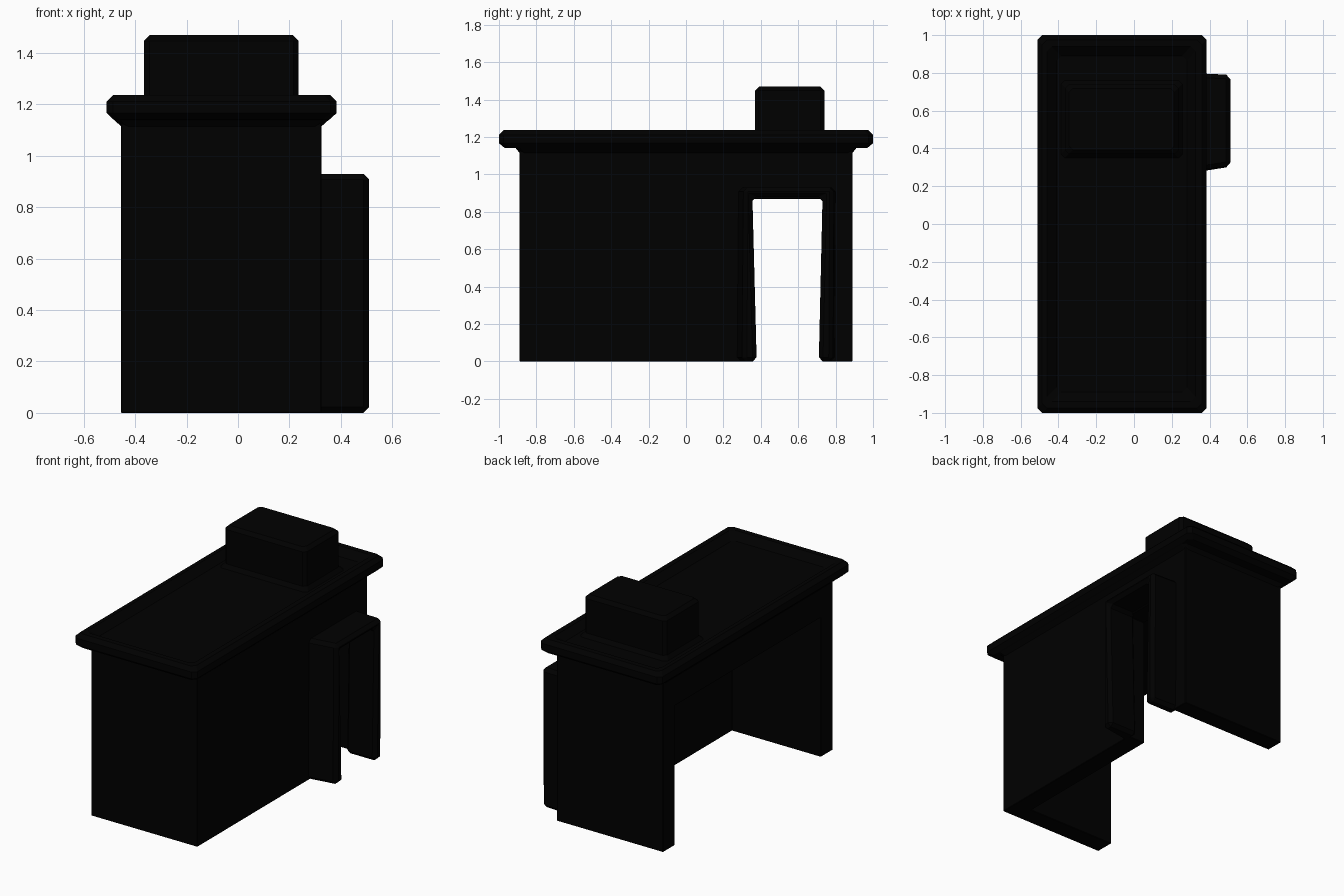
import bpy, bmesh

if "Cube" in bpy.data.objects:
    bpy.data.objects.remove(bpy.data.objects["Cube"])

mat = bpy.data.materials.new("charcoal")
mat.diffuse_color = (0.0, 0.0, 0.0, 1)
mat.use_nodes = True
mat.node_tree.nodes["Principled BSDF"].inputs["Base Color"].default_value = mat.diffuse_color


def add_object(name, bm):
    bmesh.ops.recalc_face_normals(bm, faces=bm.faces)
    me = bpy.data.meshes.new(name)
    bm.to_mesh(me)
    bm.free()
    me.materials.append(mat)
    ob = bpy.data.objects.new(name, me)
    bpy.context.collection.objects.link(ob)
    return ob


def loft(name, rings, c):
    """Stack of corner-chamfered rectangles (x0, x1, y0, y1, z)."""
    bm = bmesh.new()
    loops = []
    for x0, x1, y0, y1, z in rings:
        pts = [(x0 + c, y0), (x1 - c, y0), (x1, y0 + c), (x1, y1 - c),
               (x1 - c, y1), (x0 + c, y1), (x0, y1 - c), (x0, y0 + c)]
        loops.append([bm.verts.new((x, y, z)) for x, y in pts])
    for a, b in zip(loops, loops[1:]):
        for i in range(8):
            j = (i + 1) % 8
            bm.faces.new((a[i], a[j], b[j], b[i]))
    bm.faces.new(loops[0])
    bm.faces.new(loops[-1])
    return add_object(name, bm)


def prism_x(name, yz, x0, x1):
    """Extrude a y-z profile along x."""
    bm = bmesh.new()
    face = bm.faces.new([bm.verts.new((x0, y, z)) for y, z in yz])
    ext = bmesh.ops.extrude_face_region(bm, geom=[face])["geom"]
    bmesh.ops.translate(bm, vec=(x1 - x0, 0, 0),
                        verts=[v for v in ext if isinstance(v, bmesh.types.BMVert)])
    return add_object(name, bm)


def box(name, x0, x1, y0, y1, z0, z1):
    return prism_x(name, [(y0, z0), (y1, z0), (y1, z1), (y0, z1)], x0, x1)


def cut(ob, cutter):
    m = ob.modifiers.new("cut", 'BOOLEAN')
    m.operation = 'DIFFERENCE'
    m.solver = 'EXACT'
    m.object = cutter
    cutter.hide_render = True
    cutter.hide_viewport = True
    cutter.display_type = 'WIRE'


def bevel(ob, width):
    m = ob.modifiers.new("bevel", 'BEVEL')
    m.width = width
    m.segments = 1
    m.limit_method = 'ANGLE'


# Walls and ceiling: hollow shell, open on the left and underneath;
# the doorway in the right wall reaches the inner face of the back wall
walls = box("walls", -0.455, 0.325, -0.89, 0.89, 0, 1.13)
cut(walls, box("room_cutter", -0.7, 0.197, -0.765, 0.77, -0.2, 0.925))
cut(walls, box("door_cutter", 0.1, 0.6, 0.335, 0.77, -0.2, 0.87))
bevel(walls, 0.026)

# Porch around the doorway, with tapering posts, slightly wider at the wall
porch = prism_x("door_porch", [(0.303, 0), (0.378, 0), (0.355, 0.88), (0.73, 0.88),
                               (0.71, 0), (0.785, 0), (0.79, 0.93), (0.31, 0.93)],
                0.29, 0.51)
for v in porch.data.vertices:
    if v.co.x < 0.4:
        if v.co.y < 0.32:
            v.co.y -= 0.035
        elif v.co.y > 0.76:
            v.co.y += 0.01
bevel(porch, 0.022)

# Flat roof with overhang and a shallow sunken top
roof = [(-0.455, 0.325, 0.89, 1.115), (-0.482, 0.353, 0.91, 1.14),
        (-0.485, 0.357, 0.97, 1.142), (-0.511, 0.384, 1.0, 1.167),
        (-0.511, 0.384, 1.0, 1.212), (-0.486, 0.359, 0.975, 1.237),
        (-0.46, 0.325, 0.94, 1.237), (-0.41, 0.28, 0.89, 1.195)]
loft("roof", [(x0, x1, -y, y, z) for x0, x1, y, z in roof], 0.025)

# Chimney block with flared foot
loft("chimney", [(-0.39, 0.26, 0.345, 0.765, 1.19), (-0.365, 0.235, 0.37, 0.74, 1.22),
                 (-0.365, 0.235, 0.37, 0.74, 1.448), (-0.343, 0.213, 0.392, 0.718, 1.47)],
     0.02)
